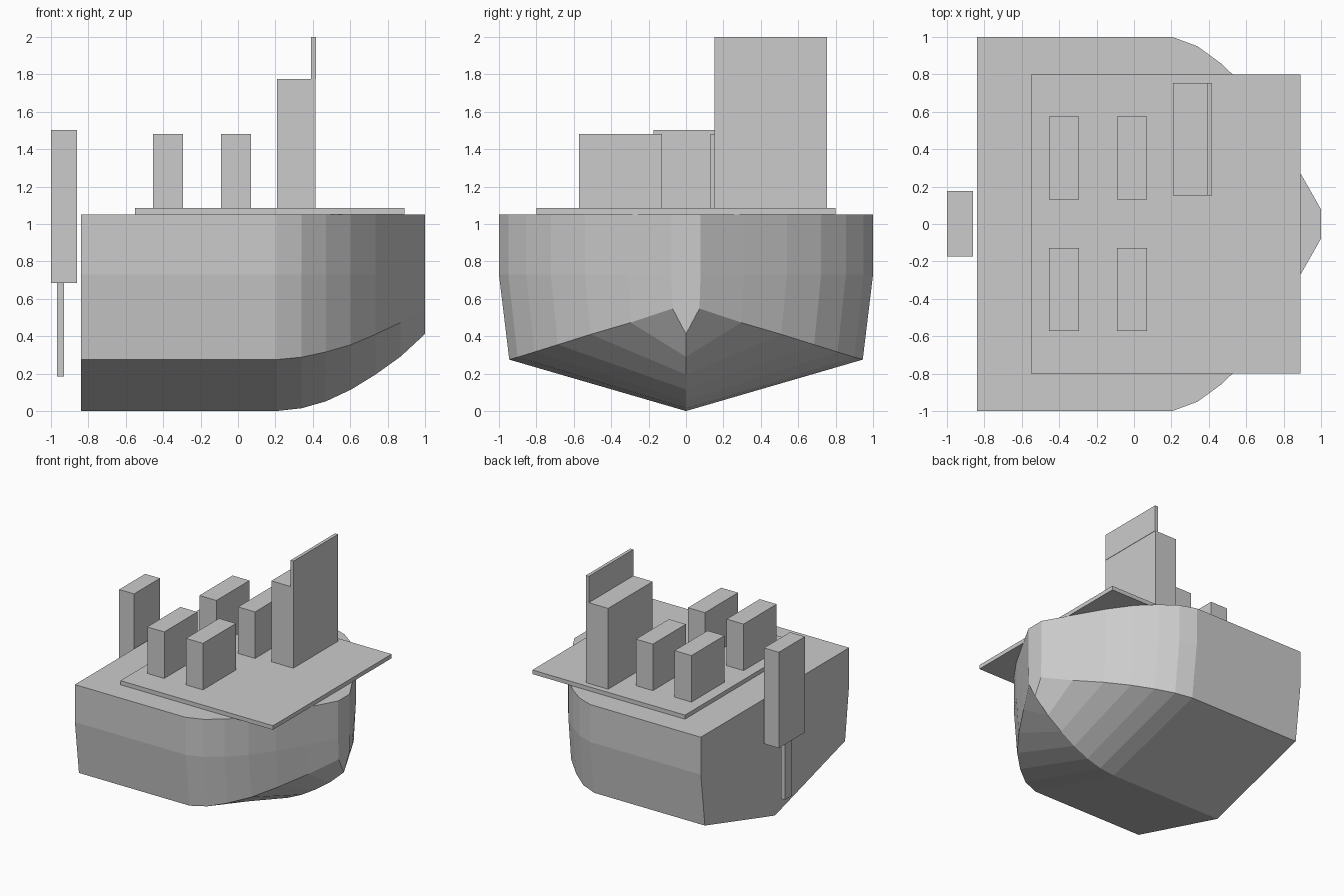
import bpy, bmesh

if "Cube" in bpy.data.objects:
    bpy.data.objects.remove(bpy.data.objects["Cube"])


def box(name, x, y, z):
    """Axis-aligned box from (min, max) ranges."""
    bm = bmesh.new()
    bmesh.ops.create_cube(bm, size=1)
    for v in bm.verts:
        for i, (lo, hi) in enumerate((x, y, z)):
            v.co[i] = hi if v.co[i] > 0 else lo
    return finish(name, bm)


def finish(name, bm):
    bmesh.ops.recalc_face_normals(bm, faces=bm.faces[:])
    me = bpy.data.meshes.new(name)
    bm.to_mesh(me)
    bm.free()
    ob = bpy.data.objects.new(name, me)
    bpy.context.collection.objects.link(ob)
    return ob


# Hull stations: x, deck half width, chine half width, chine z, keel z
stations = [
    (-0.84, 1.00, 0.945, 0.275, 0.00),
    (0.205, 1.00, 0.945, 0.275, 0.00),
    (0.34, 0.95, 0.90, 0.288, 0.015),
    (0.47, 0.855, 0.81, 0.316, 0.052),
    (0.605, 0.723, 0.685, 0.355, 0.115),
    (0.735, 0.54, 0.51, 0.41, 0.195),
    (0.868, 0.31, 0.295, 0.473, 0.29),
    (1.00, 0.078, 0.072, 0.548, 0.412),
]
DECK, KNUCKLE = 1.05, 0.73

# Hull: loft the V sections from stern to bow and close both ends
bm = bmesh.new()
rings = []
for x, w, c, zc, zk in stations:
    section = [(w, DECK), (w, KNUCKLE), (c, zc), (0, zk),
               (-c, zc), (-w, KNUCKLE), (-w, DECK)]
    rings.append([bm.verts.new((x, y, z)) for y, z in section])
for a, b in zip(rings, rings[1:]):
    for i in range(7):
        j = (i + 1) % 7
        bm.faces.new((a[i], a[j], b[j], b[i]))
bm.faces.new(rings[0])
bm.faces.new(rings[-1])
finish("hull", bm)

# Deck plate
box("deck_plate", (-0.55, 0.89), (-0.8, 0.8), (1.05, 1.085))

# Four seats in two rows
for row, x in (("rear", -0.375), ("front", -0.01)):
    for side, y in (("left", 0.353), ("right", -0.35)):
        box(f"{row}_{side}_seat", (x - 0.08, x + 0.08),
            (y - 0.223, y + 0.223), (1.085, 1.482))

# Steering console with windscreen
box("console", (0.208, 0.415), (0.153, 0.753), (1.085, 1.775))
box("windscreen", (0.39, 0.418), (0.153, 0.753), (1.775, 2.0))

# Outboard motor and its leg
box("motor", (-1.0, -0.86), (-0.174, 0.176), (0.685, 1.503))
box("motor_leg", (-0.967, -0.93), (-0.048, 0.048), (0.185, 0.685))
